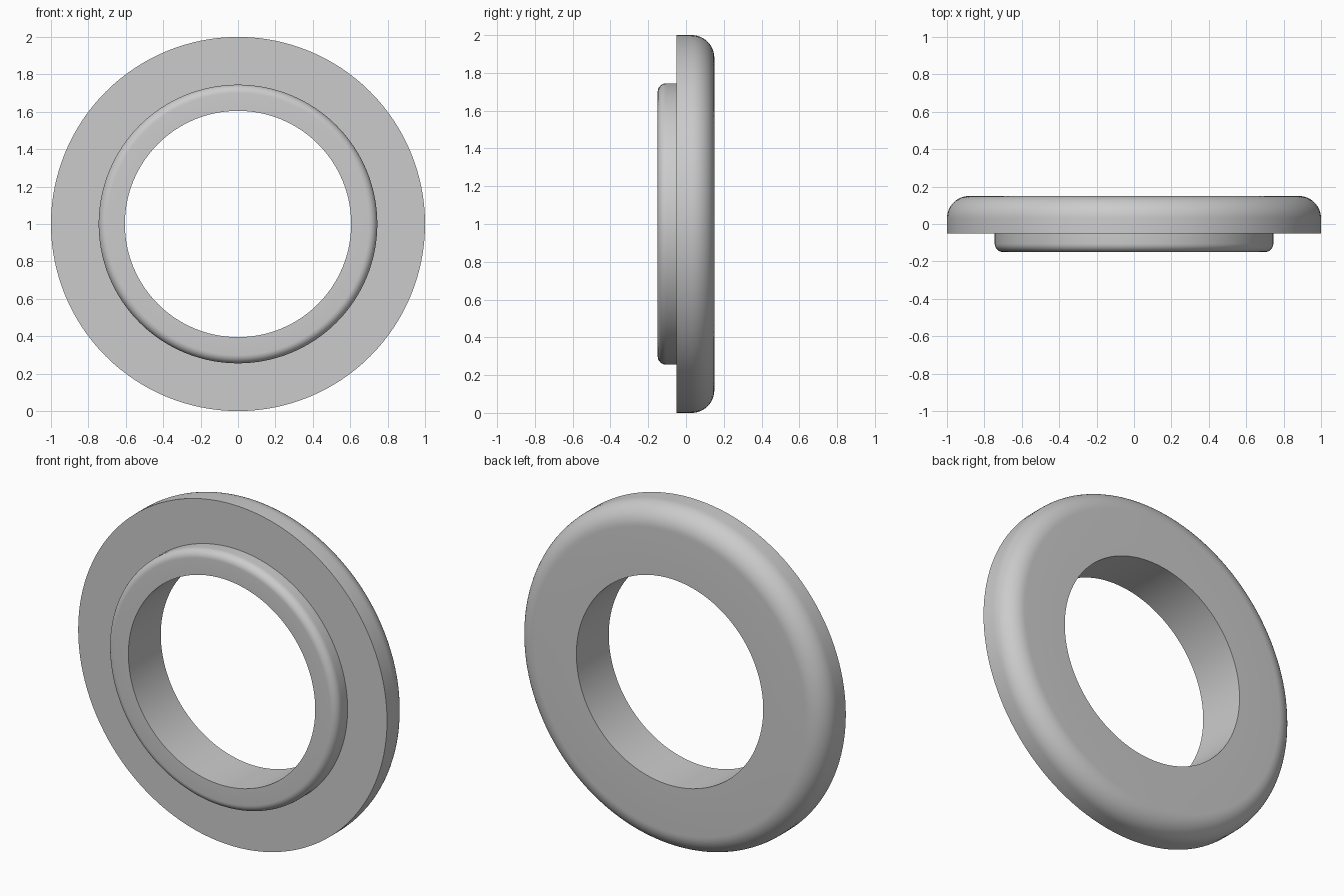
import bpy, bmesh, math

if "Cube" in bpy.data.objects:
    bpy.data.objects.remove(bpy.data.objects["Cube"])

CENTRE_Z = 1.0
SIDES = 128
HOLE_R, COLLAR_R, FLANGE_R = 0.605, 0.745, 1.0
FRONT_Y, STEP_Y, BACK_Y = -0.15, -0.05, 0.15


def fillet(cr, cy, radius, start, end, steps):
    """Arc of (radius, y) points around a fillet centre, angles in degrees."""
    angles = [math.radians(start + (end - start) * i / steps) for i in range(steps + 1)]
    return [(cr + radius * math.cos(a), cy + radius * math.sin(a)) for a in angles]


# Closed cross-section: hole, rounded collar, step, rounded flange
f1, f2 = 0.045, 0.12
profile = [(HOLE_R, FRONT_Y)]
profile += fillet(COLLAR_R - f1, FRONT_Y + f1, f1, -90, 0, 8)
profile += [(COLLAR_R, STEP_Y), (FLANGE_R, STEP_Y)]
profile += fillet(FLANGE_R - f2, BACK_Y - f2, f2, 0, 90, 12)
profile += [(HOLE_R, BACK_Y)]

# Revolve the section around the y axis
bm = bmesh.new()
rings = []
for i in range(SIDES):
    a = 2 * math.pi * i / SIDES
    rings.append([bm.verts.new((r * math.cos(a), y, r * math.sin(a) + CENTRE_Z))
                  for r, y in profile])
n = len(profile)
for i in range(SIDES):
    here, there = rings[i], rings[(i + 1) % SIDES]
    for j in range(n):
        k = (j + 1) % n
        bm.faces.new((here[j], here[k], there[k], there[j]))
bmesh.ops.recalc_face_normals(bm, faces=bm.faces)

mesh = bpy.data.meshes.new("stepped_ring")
bm.to_mesh(mesh)
bm.free()
ring = bpy.data.objects.new("stepped_ring", mesh)
bpy.context.collection.objects.link(ring)

# Plain grey
grey = bpy.data.materials.new("light_grey")
grey.diffuse_color = (0.6, 0.6, 0.6, 1)
grey.use_nodes = True
grey.node_tree.nodes["Principled BSDF"].inputs["Base Color"].default_value = grey.diffuse_color
mesh.materials.append(grey)

# Smooth curves, sharp steps
bpy.context.view_layer.objects.active = ring
ring.select_set(True)
bpy.ops.object.shade_smooth_by_angle(angle=math.radians(30))
